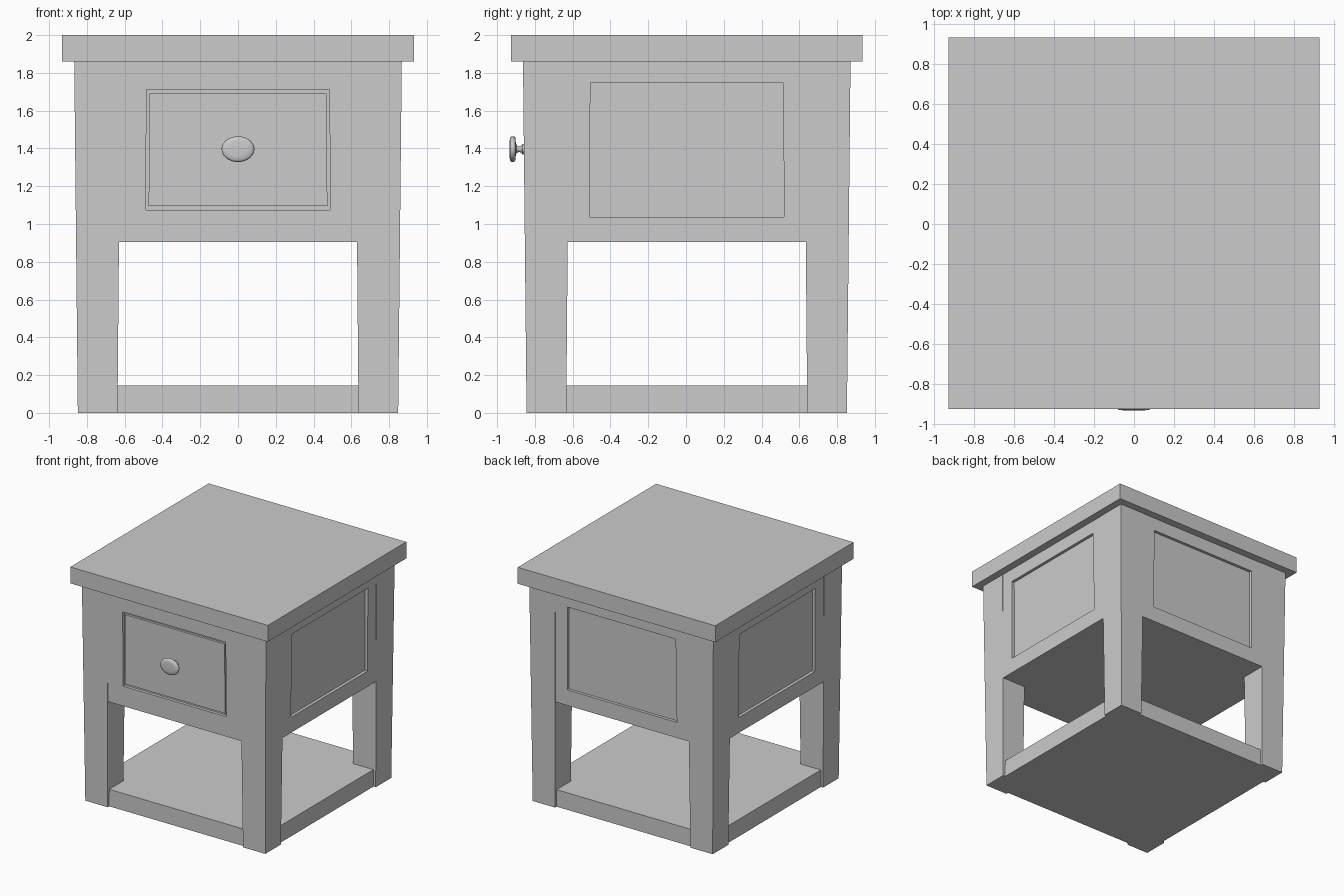
import bpy, bmesh
from math import sin, cos, pi
from mathutils import Matrix

if "Cube" in bpy.data.objects:
    bpy.data.objects.remove(bpy.data.objects["Cube"])

CY = 0.004  # the carcass sits slightly back to make room for the knob


def finish(name, bm):
    bmesh.ops.remove_doubles(bm, verts=bm.verts, dist=1e-5)
    bmesh.ops.recalc_face_normals(bm, faces=bm.faces)
    me = bpy.data.meshes.new(name)
    bm.to_mesh(me)
    bm.free()
    ob = bpy.data.objects.new(name, me)
    bpy.context.collection.objects.link(ob)
    return ob


def tapered_box(name, z0, rect0, z1, rect1):
    """Box between two rectangles given as (xmin, xmax, ymin, ymax)."""
    bm = bmesh.new()
    rings = []
    for z, (a, b, c, d) in ((z0, rect0), (z1, rect1)):
        rings.append([bm.verts.new((x, y + CY, z)) for x, y in ((a, c), (b, c), (b, d), (a, d))])
    lo, hi = rings
    bm.faces.new(lo[::-1])
    bm.faces.new(hi)
    for i in range(4):
        j = (i + 1) % 4
        bm.faces.new((lo[i], lo[j], hi[j], hi[i]))
    return finish(name, bm)


def outer(z):
    """Half width of the tapering carcass at height z."""
    return 0.848 + 0.019 * z / 1.86


# table top and lower shelf
T, S = 0.931, 0.827
tapered_box("table_top", 1.86, (-T, T, -T, T), 2.0, (-T, T, -T, T))
tapered_box("lower_shelf", 0.0, (-S, S, -S, S), 0.145, (-S, S, -S, S))

# four tapered legs
for sx, side in ((-1, "left"), (1, "right")):
    for sy, end in ((-1, "front"), (1, "back")):
        rects = []
        for i, o in ((0.638, outer(0)), (0.622, outer(1.86))):
            rects.append((*sorted((sx * i, sx * o)), *sorted((sy * i, sy * o))))
        tapered_box(f"{end}_{side}_leg", 0.0, rects[0], 1.86, rects[1])

# cabinet body with a recessed panel on every side
Z0, Z1 = 0.905, 1.86
bm = bmesh.new()
for k in range(4):
    turn = Matrix.Translation((0, CY, 0)) @ Matrix.Rotation(k * pi / 2, 4, 'Z')

    def loop(u0, z0, u1, z1, depth):
        pts = ((-u0, z0), (u0, z0), (u1, z1), (-u1, z1))
        vs = [bm.verts.new((u, -(outer(z) - 0.002 - depth), z)) for u, z in pts]
        bmesh.ops.transform(bm, matrix=turn, verts=vs)
        return vs

    hole = (0.487, 1.075, 0.485, 1.711) if k == 0 else (0.516, 1.038, 0.510, 1.748)
    loops = [loop(outer(Z0) - 0.002, Z0, outer(Z1) - 0.002, Z1, 0), loop(*hole, 0), loop(*hole, 0.025)]
    for a, b in zip(loops, loops[1:]):
        for i in range(4):
            j = (i + 1) % 4
            bm.faces.new((a[i], a[j], b[j], b[i]))
    bm.faces.new(loops[-1])
bmesh.ops.remove_doubles(bm, verts=bm.verts, dist=1e-5)
bmesh.ops.holes_fill(bm, edges=[e for e in bm.edges if e.is_boundary], sides=4)
finish("cabinet_body", bm)

# drawer front set into the front recess
f0, f1 = outer(1.096) - 0.008, outer(1.69) - 0.008
tapered_box("drawer_front", 1.096, (-0.473, 0.473, -f0, -0.8), 1.69, (-0.469, 0.469, -f1, -0.8))

# oval drawer knob: (radius, y) profile swept round the y axis
profile = [(0.0, -0.845), (0.027, -0.845), (0.027, -0.866), (0.018, -0.872), (0.015, -0.885),
           (0.020, -0.897), (0.040, -0.902), (0.060, -0.903), (0.066, -0.909), (0.068, -0.917),
           (0.066, -0.926), (0.059, -0.932), (0.040, -0.934), (0.0, -0.935)]
N = 32
bm = bmesh.new()
rings = [[bm.verts.new((1.28 * r * cos(2 * pi * i / N), y, 1.396 + r * sin(2 * pi * i / N)))
          for i in range(N)] if r else [bm.verts.new((0, y, 1.396))] for r, y in profile]
for a, b in zip(rings, rings[1:]):
    for i in range(N):
        j = (i + 1) % N
        quad = [a[i % len(a)], a[j % len(a)], b[j % len(b)], b[i % len(b)]]
        bm.faces.new(list(dict.fromkeys(quad)))
knob = finish("drawer_knob", bm)
bpy.context.view_layer.objects.active = knob
knob.select_set(True)
bpy.ops.object.shade_smooth_by_angle(angle=0.8)
